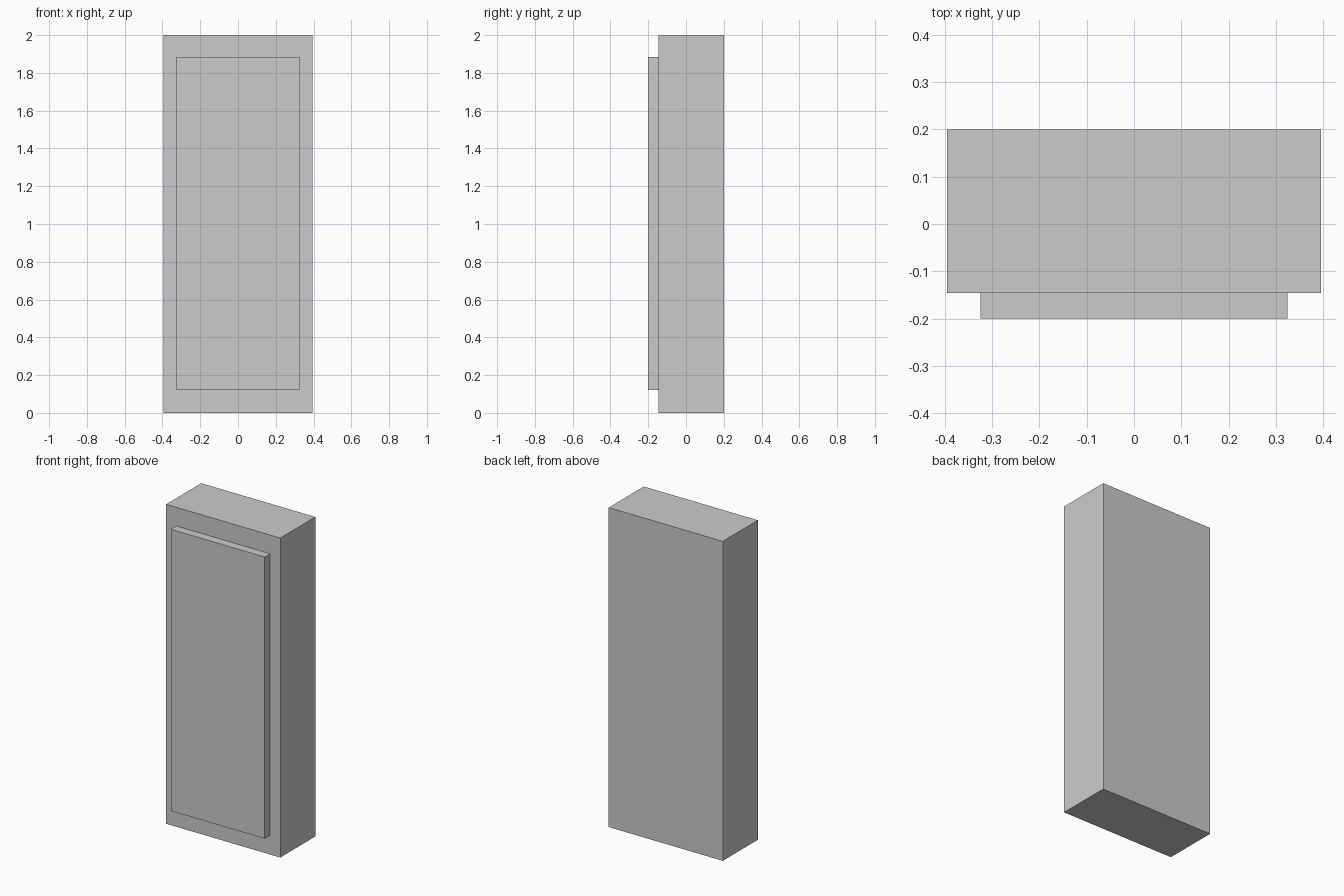
import bpy

if "Cube" in bpy.data.objects:
    bpy.data.objects.remove(bpy.data.objects["Cube"])


def box(name, x, y, z):
    """Axis-aligned box from (min, max) ranges."""
    ranges = (x, y, z)
    bpy.ops.mesh.primitive_cube_add(size=1, location=[(a + b) / 2 for a, b in ranges])
    obj = bpy.context.object
    obj.name = name
    obj.scale = [b - a for a, b in ranges]
    bpy.ops.object.transform_apply(location=False, rotation=False, scale=True)
    return obj


# Main cabinet block
box("cabinet_body", (-0.395, 0.395), (-0.146, 0.2), (0, 2))

# Raised panel on the front face
box("front_panel", (-0.325, 0.325), (-0.2, -0.146), (0.12, 1.883))
